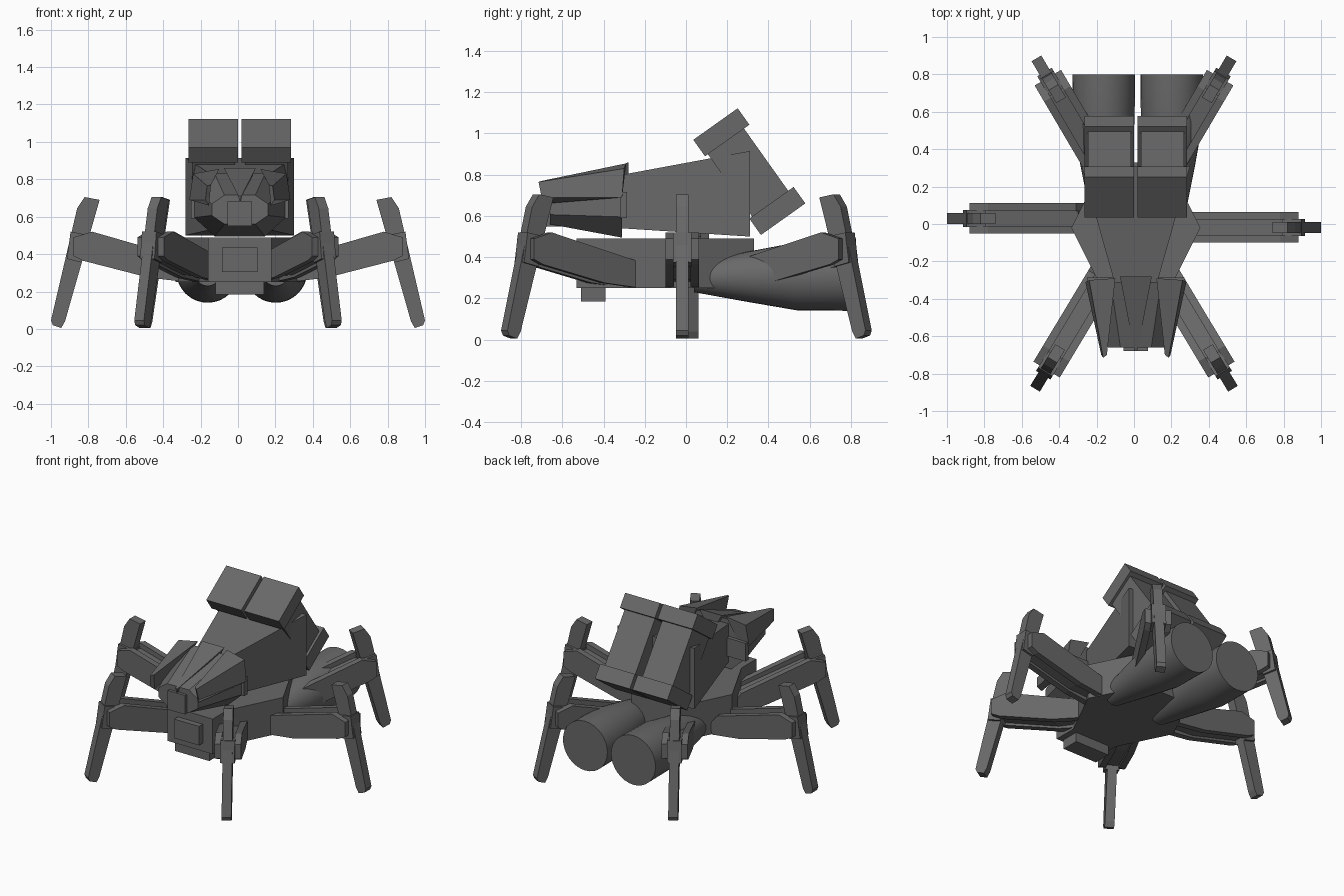
import bpy, bmesh, math
from mathutils import Matrix, Vector

if "Cube" in bpy.data.objects:
    bpy.data.objects.remove(bpy.data.objects["Cube"])

grey = bpy.data.materials.new("dark_grey")
grey.diffuse_color = (0.14, 0.14, 0.14, 1)
grey.use_nodes = True
grey.node_tree.nodes["Principled BSDF"].inputs["Base Color"].default_value = grey.diffuse_color
CX = 0.01  # hull centre line


def finish(name, bm, matrix=Matrix()):
    bmesh.ops.transform(bm, matrix=matrix, verts=bm.verts)
    bmesh.ops.recalc_face_normals(bm, faces=bm.faces)
    mesh = bpy.data.meshes.new(name)
    bm.to_mesh(mesh)
    bm.free()
    mesh.materials.append(grey)
    ob = bpy.data.objects.new(name, mesh)
    bpy.context.collection.objects.link(ob)
    return ob


def loft(name, rings, matrix=Matrix()):
    """Skin a closed solid through rings with equal point counts."""
    bm = bmesh.new()
    rows = [[bm.verts.new(p) for p in ring] for ring in rings]
    n = len(rows[0])
    for a, b in zip(rows, rows[1:]):
        for i in range(n):
            bm.faces.new((a[i], a[(i + 1) % n], b[(i + 1) % n], b[i]))
    bm.faces.new(rows[0])
    bm.faces.new(rows[-1])
    return finish(name, bm, matrix)


def prism(name, profile, y0, y1, matrix=Matrix()):
    return loft(name, [[(r, y, z) for r, z in profile] for y in (y0, y1)], matrix)


def box(name, x, y, z, matrix=Matrix()):
    return prism(name, [(x[0], z[0]), (x[1], z[0]), (x[1], z[1]), (x[0], z[1])], y[0], y[1], matrix)


def rect(y, w, z0, z1):
    return [(CX - w, y, z0), (CX + w, y, z0), (CX + w, y, z1), (CX - w, y, z1)]


# Lower hull, wide at the middle
half = [(0.17, -0.53), (0.17, -0.37), (0.345, -0.02), (0.17, 0.33)]
outline = half + [(-x, y) for x, y in reversed(half)]
loft("lower_hull", [[(CX + x, y, z) for x, y in outline] for z in (0.25, 0.49)])
box("front_panel", (CX - 0.095, CX + 0.095), (-0.57, -0.52), (0.305, 0.435))
box("belly_sensor", (CX - 0.13, CX + 0.13), (-0.51, -0.39), (0.185, 0.26))

# Upper body, narrowing to the front
loft("upper_body", [rect(0.31, 0.29, 0.50, 0.915), rect(-0.31, 0.115, 0.54, 0.80)])


# Faceted head tapering to the nose
def octagon(y, w, z0, z1):
    c, h = (z0 + z1) / 2, (z1 - z0) / 2
    pts = [(w, -0.4), (w, 0.4), (0.55 * w, 1), (-0.55 * w, 1),
           (-w, 0.4), (-w, -0.4), (-0.55 * w, -1), (0.55 * w, -1)]
    return [(CX + x, y, c + s * h) for x, s in pts]


loft("head", [octagon(-0.31, 0.245, 0.495, 0.83), octagon(-0.66, 0.15, 0.56, 0.715)])
box("nose", (CX - 0.065, CX + 0.065), (-0.68, -0.6), (0.55, 0.68))
box("head_collar", (CX - 0.26, CX + 0.26), (-0.32, -0.285), (0.59, 0.715))

# Brow ridge and the two blades over the head
loft("brow_ridge", [[(CX - 0.085, -0.28, 0.86), (CX + 0.085, -0.28, 0.86), (CX, -0.28, 0.72)],
                    [(CX - 0.008, -0.68, 0.71), (CX + 0.008, -0.68, 0.71), (CX, -0.67, 0.67)]])
for s, side in ((-1, "left"), (1, "right")):
    def px(x):
        return CX + s * x
    loft(side + "_blade", [
        [(px(0.11), -0.29, 0.855), (px(0.25), -0.30, 0.83), (px(0.27), -0.31, 0.69), (px(0.19), -0.31, 0.70)],
        [(px(0.155), -0.70, 0.77), (px(0.175), -0.715, 0.765), (px(0.185), -0.70, 0.69), (px(0.165), -0.68, 0.66)]])

    # Thrusters: round cones ending in a straight barrel
    rings = []
    for y, r, z in ((0.04, 0.07, 0.30), (0.30, 0.122, 0.305), (0.54, 0.165, 0.307), (0.80, 0.168, 0.308)):
        rings.append([(CX + 0.01 + s * 0.182 + r * math.cos(a), y, z + r * math.sin(a))
                      for a in (2 * math.pi * i / 32 for i in range(32))])
    thruster = loft(side + "_thruster", rings)
    bpy.ops.object.select_all(action='DESELECT')
    bpy.context.view_layer.objects.active = thruster
    thruster.select_set(True)
    bpy.ops.object.shade_smooth_by_angle(angle=math.radians(35))

    # Tilted launcher pod: two end caps around a thinner slab
    tilt = Matrix.Translation((CX + s * 0.142, 0.307, 0.815)) @ Matrix.Rotation(0.618, 4, 'X')
    box(side + "_pod_slab", (-0.115, 0.115), (-0.115, 0.1), (-0.19, 0.19), tilt)
    box(side + "_pod_top_cap", (-0.132, 0.132), (-0.132, 0.132), (0.185, 0.283), tilt)
    box(side + "_pod_bottom_cap", (-0.132, 0.132), (-0.132, 0.132), (-0.283, -0.185), tilt)

# Six legs, each drawn outward along its own x axis
thigh = [(0.26, 0.32), (0.275, 0.25), (0.48, 0.275), (0.83, 0.365),
         (0.88, 0.39), (0.88, 0.49), (0.78, 0.52), (0.31, 0.385)]
core = [(0.28, 0.28), (0.48, 0.29), (0.84, 0.385), (0.87, 0.47), (0.78, 0.485), (0.30, 0.355)]
shin = [(0.74, 0.69), (0.82, 0.705), (0.86, 0.645), (1.0, 0.045), (0.99, 0.02), (0.945, 0.005), (0.925, 0.04)]
knee = [(0.79, 0.50), (0.895, 0.52), (0.915, 0.375), (0.835, 0.355)]
legs = {"right_middle": (0, 0, -0.018), "left_middle": (180, 0, 0.03),
        "right_front": (-59, 0.014, -0.024), "left_front": (-121, -0.014, -0.024),
        "right_rear": (59.5, 0.014, 0.024), "left_rear": (120.5, -0.014, 0.024)}
for name, (angle, x, y) in legs.items():
    m = Matrix.Translation((x, y, 0)) @ Matrix.Rotation(math.radians(angle), 4, 'Z')
    for k, (a, b) in enumerate(((-0.082, -0.04), (0.04, 0.082))):
        prism(f"{name}_thigh_rail_{k + 1}", thigh, a, b, m)
    prism(name + "_thigh_core", core, -0.045, 0.045, m)
    prism(name + "_knee", knee, -0.045, 0.045, m)
    prism(name + "_shin", shin, -0.03, 0.03, m)
